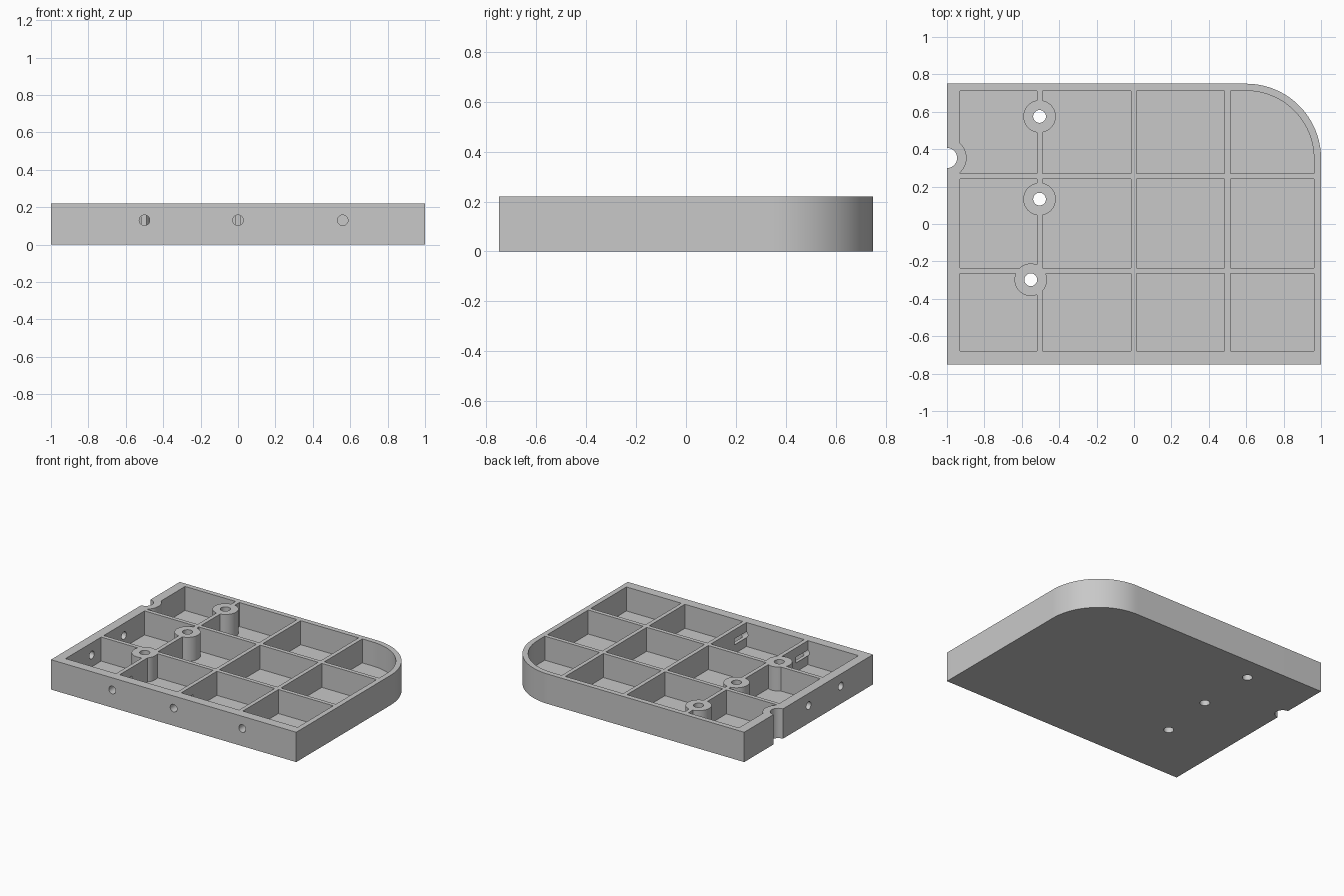
import bpy, bmesh, math
from mathutils import Matrix, Vector

cube = bpy.data.objects.get("Cube")
if cube:
    bpy.data.objects.remove(cube, do_unlink=True)

HEIGHT, FLOOR, RIB = 0.22, 0.043, 0.03
HOLE_Z = 0.13

grey = bpy.data.materials.new("plain grey")
grey.use_nodes = True
colour = (0.58, 0.58, 0.58, 1)
grey.diffuse_color = colour
grey.node_tree.nodes["Principled BSDF"].inputs["Base Color"].default_value = colour


def finish(name, bm):
    bmesh.ops.recalc_face_normals(bm, faces=bm.faces)
    mesh = bpy.data.meshes.new(name)
    bm.to_mesh(mesh)
    bm.free()
    mesh.materials.append(grey)
    obj = bpy.data.objects.new(name, mesh)
    bpy.context.collection.objects.link(obj)
    return obj


def rounded_plate(name, x0, y0, radius, z0, z1):
    """Rectangle with one large rounded corner at the back left."""
    cx, cy = 0.6, 0.35
    pts = [(x0, y0), (cx + radius, y0)]
    for i in range(33):
        a = math.pi / 2 * i / 32
        pts.append((cx + radius * math.cos(a), cy + radius * math.sin(a)))
    pts.append((x0, cy + radius))
    bm = bmesh.new()
    face = bm.faces.new([bm.verts.new((x, y, z0)) for x, y in pts])
    top = bmesh.ops.extrude_face_region(bm, geom=[face])
    verts = [v for v in top["geom"] if isinstance(v, bmesh.types.BMVert)]
    bmesh.ops.translate(bm, verts=verts, vec=(0, 0, z1 - z0))
    return finish(name, bm)


def box(name, centre, size):
    bm = bmesh.new()
    bmesh.ops.create_cube(bm, size=1, matrix=Matrix.Translation(centre) @ Matrix.Diagonal((*size, 1)))
    return finish(name, bm)


def rod(name, start, end, radius):
    start, end = Vector(start), Vector(end)
    axis = end - start
    turn = axis.to_track_quat('Z', 'Y').to_matrix().to_4x4()
    bm = bmesh.new()
    bmesh.ops.create_cone(bm, cap_ends=True, segments=40, radius1=radius, radius2=radius,
                          depth=axis.length, matrix=Matrix.Translation((start + end) / 2) @ turn)
    return finish(name, bm)


def post(name, x, y, radius):
    return rod(name, (x, y, -0.1), (x, y, 0.5), radius)


def subtract(target, cutter):
    mod = target.modifiers.new("cut", 'BOOLEAN')
    mod.operation, mod.solver, mod.object = 'DIFFERENCE', 'EXACT', cutter
    bpy.context.view_layer.objects.active = target
    bpy.ops.object.modifier_apply(modifier=mod.name)
    bpy.data.objects.remove(cutter, do_unlink=True)


# Outer block, and the hollow above its floor
tray = rounded_plate("ribbed_tray", -1, -0.75, 0.4, 0, HEIGHT)
hollow = rounded_plate("hollow", -0.93, -0.68, 0.362, FLOOR, 0.4)

# Ribs and round bosses stay standing where the hollow is interrupted
for x in (-0.503, -0.002, 0.5):
    subtract(hollow, box("rib", (x, 0, 0.2), (RIB, 2, 1)))
for y in (0.255, -0.25):
    subtract(hollow, box("cross_rib", (0, y, 0.2), (3, RIB, 1)))

bosses = [(-0.505, 0.575), (-0.505, 0.133), (-0.552, -0.298)]
for x, y in bosses:
    subtract(hollow, post("boss", x, y, 0.087))
subtract(hollow, post("edge_boss", -1, 0.353, 0.105))
subtract(tray, hollow)

# Vertical screw holes and the half-round edge notch
for x, y in bosses:
    subtract(tray, post("screw_hole", x, y, 0.034))
subtract(tray, post("edge_notch", -1, 0.353, 0.054))

# Horizontal holes through the front and right walls
for x in (-0.5, 0, 0.56):
    subtract(tray, rod("front_hole", (x, -0.9, HOLE_Z), (x, -0.54, HOLE_Z), 0.028))
for y in (-0.375, 0):
    subtract(tray, rod("side_hole", (-1.2, y, HOLE_Z), (-0.85, y, HOLE_Z), 0.028))

# Smooth round surfaces, crisp edges
bpy.ops.object.select_all(action='DESELECT')
tray.select_set(True)
bpy.context.view_layer.objects.active = tray
bpy.ops.object.shade_smooth_by_angle(angle=math.radians(30))
